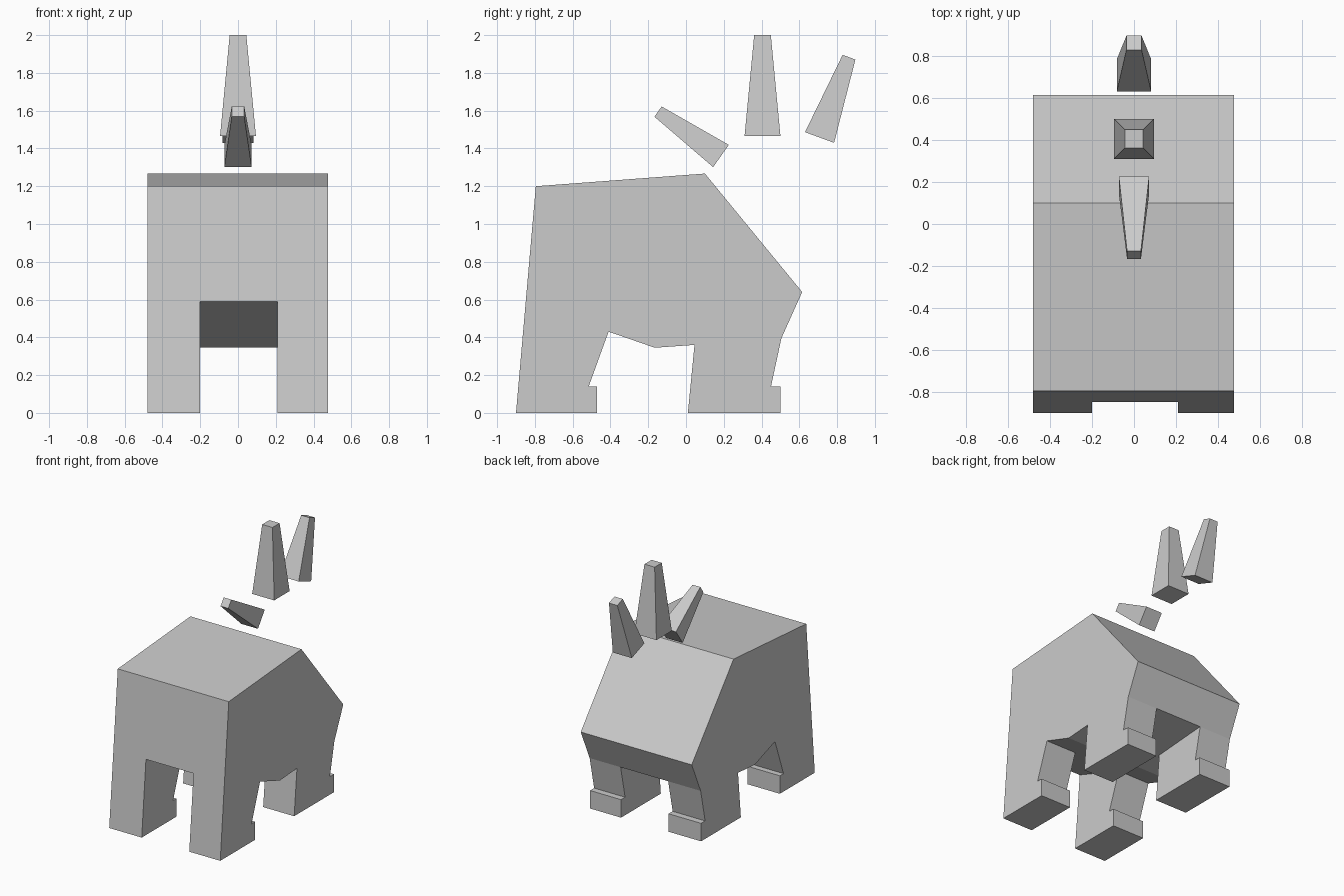
import bpy, bmesh, math
from mathutils import Matrix

if "Cube" in bpy.data.objects:
    bpy.data.objects.remove(bpy.data.objects["Cube"])

def finish(bm, name):
    mesh = bpy.data.meshes.new(name)
    bm.to_mesh(mesh)
    bm.free()
    obj = bpy.data.objects.new(name, mesh)
    bpy.context.collection.objects.link(obj)
    return obj

# Side profiles (y, z); legs share their top edge with the torso belly
A, H, E, F = (-.848, .59), (-.41, .43), (.505, .395), (.045, .36)
torso = [A, (-.795, 1.2), (.1, 1.267), (.615, .64), E, F, (-.165, .345), H]
front_leg = [A, H, (-.515, .14), (-.47, .14), (-.47, 0), (-.9, 0)]
rear_leg = [E, (.45, .14), (.5, .14), (.5, 0), (.01, 0), F]
XS = [-.48, -.2, .21, .477]
hips = [{A, H}, {E, F}]

# Body: three slabs across x, legs only in the outer ones
bm = bmesh.new()

def face(points):
    bm.faces.new([bm.verts.new(p) for p in points])

for profile in (torso, front_leg, rear_leg):
    is_leg = profile is not torso
    for slab in range(3):
        if is_leg and slab == 1:
            continue
        x0, x1 = XS[slab], XS[slab + 1]
        for p, q in zip(profile, profile[1:] + profile[:1]):
            # no hidden wall where a leg meets the torso
            if {p, q} in hips and (is_leg or slab != 1):
                continue
            face([(x0, *p), (x1, *p), (x1, *q), (x0, *q)])
    for x in (XS if is_leg else (XS[0], XS[3])):
        face([(x, *p) for p in profile])

bmesh.ops.remove_doubles(bm, verts=bm.verts, dist=.0005)
bmesh.ops.recalc_face_normals(bm, faces=bm.faces)
bmesh.ops.dissolve_limit(bm, angle_limit=math.radians(1), verts=bm.verts, edges=bm.edges)
finish(bm, "body")

# Floating tapered square spikes
def spike(name, base, top, half_base, half_top):
    dy, dz = top[0] - base[0], top[1] - base[1]
    bm = bmesh.new()
    bmesh.ops.create_cone(bm, cap_ends=True, segments=4,
                          radius1=half_base * math.sqrt(2),
                          radius2=half_top * math.sqrt(2),
                          depth=math.hypot(dy, dz),
                          matrix=Matrix.Rotation(math.pi / 4, 4, 'Z'))
    # make sides axis aligned whatever the cone's starting angle
    if min(abs(v.co.x) for v in bm.verts) < half_top * .5:
        bmesh.ops.rotate(bm, verts=bm.verts, matrix=Matrix.Rotation(math.pi / 4, 3, 'Z'))
    obj = finish(bm, name)
    obj.location = (0, (base[0] + top[0]) / 2, (base[1] + top[1]) / 2)
    obj.rotation_euler.x = math.atan2(-dy, dz)

spike("front_spike", (.185, 1.36), (-.148, 1.595), .072, .033)
spike("middle_spike", (.405, 1.465), (.405, 2.0), .095, .044)
spike("rear_spike", (.707, 1.458), (.863, 1.883), .082, .036)
